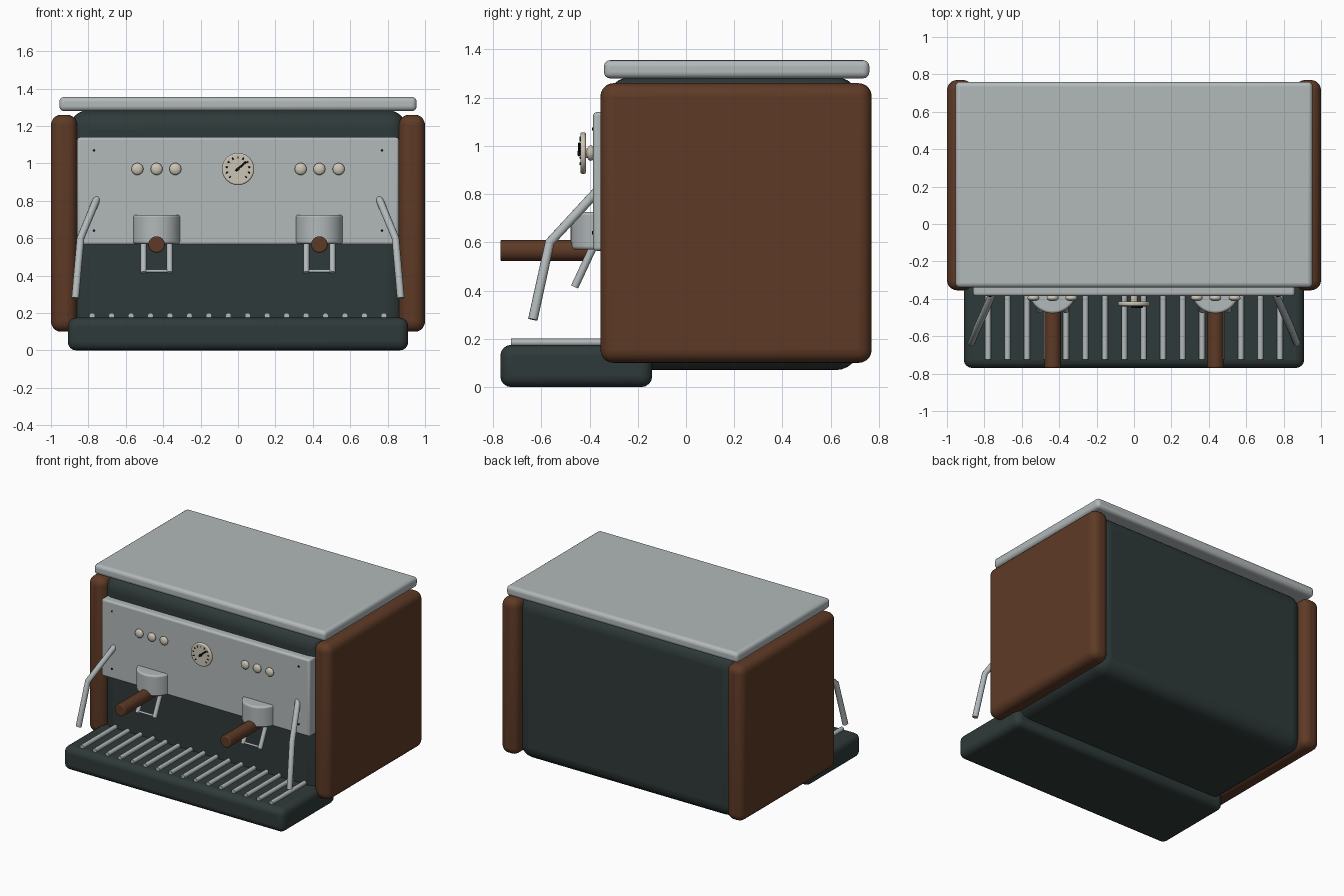
import bpy, math
from mathutils import Vector

if "Cube" in bpy.data.objects:
    bpy.data.objects.remove(bpy.data.objects["Cube"])


def material(name, rgb):
    m = bpy.data.materials.new(name)
    m.diffuse_color = (*rgb, 1)
    m.use_nodes = True
    m.node_tree.nodes["Principled BSDF"].inputs["Base Color"].default_value = m.diffuse_color
    return m


STEEL = material("steel grey", (0.445, 0.48, 0.49))
WOOD = material("walnut brown", (0.112, 0.042, 0.019))
DARK = material("dark slate", (0.028, 0.042, 0.041))
CREAM = material("cream", (0.60, 0.56, 0.46))
BLACK = material("black", (0.006, 0.006, 0.006))


def finish(name, mat, bevel=0, segments=4):
    o = bpy.context.object
    o.name = name
    o.data.materials.append(mat)
    if bevel:
        b = o.modifiers.new("bevel", 'BEVEL')
        b.width, b.segments, b.limit_method = bevel, segments, 'ANGLE'
    bpy.ops.object.shade_smooth_by_angle(angle=math.radians(35))
    return o


def box(name, mat, lo, hi, bevel=0, segments=4):
    lo, hi = Vector(lo), Vector(hi)
    bpy.ops.mesh.primitive_cube_add(size=1, location=(lo + hi) / 2)
    o = bpy.context.object
    o.scale = hi - lo
    bpy.ops.object.transform_apply(location=False, rotation=False, scale=True)
    return finish(name, mat, bevel, segments)


def rod(name, mat, a, b, r, bevel=0, verts=24):
    a, b = Vector(a), Vector(b)
    bpy.ops.mesh.primitive_cylinder_add(vertices=verts, radius=r, depth=(b - a).length,
                                        location=(a + b) / 2)
    bpy.context.object.rotation_euler = (b - a).to_track_quat('Z', 'Y').to_euler()
    return finish(name, mat, bevel, 3)


def pipe(name, mat, points, r):
    c = bpy.data.curves.new(name, 'CURVE')
    c.dimensions, c.bevel_depth, c.bevel_resolution, c.use_fill_caps = '3D', r, 4, True
    s = c.splines.new('POLY')
    s.points.add(len(points) - 1)
    for p, co in zip(s.points, points):
        p.co = (*co, 1)
    o = bpy.data.objects.new(name, c)
    bpy.context.collection.objects.link(o)
    bpy.ops.object.select_all(action='DESELECT')
    bpy.context.view_layer.objects.active = o
    o.select_set(True)
    bpy.ops.object.convert(target='MESH')
    return finish(name, mat)


# Housing, top tray, drip tray and front panel
box("body", DARK, (-0.9, -0.33, 0.07), (0.9, 0.72, 1.285), 0.1, 6)
box("top_tray", STEEL, (-0.955, -0.34, 1.28), (0.955, 0.76, 1.355), 0.025)
box("drip_tray", DARK, (-0.91, -0.77, 0), (0.91, -0.14, 0.175), 0.045)
box("front_panel", STEEL, (-0.86, -0.385, 0.565), (0.86, -0.3, 1.14), 0.015)

# Drip grille
for i in range(16):
    x = -0.78 + i * 0.104
    rod("grille_bar", STEEL, (x, -0.725, 0.185), (x, -0.3, 0.185), 0.016, verts=12)

# Pressure gauge with ticks and needle
rod("gauge_stem", CREAM, (0, -0.42, 0.97), (0, -0.38, 0.97), 0.02)
rod("gauge_dial", CREAM, (0, -0.438, 0.97), (0, -0.415, 0.97), 0.086, 0.008, 40)
for i in range(11):
    a = math.radians(-45 + i * 27)
    d = Vector((math.cos(a), 0, math.sin(a)))
    c = Vector((0, -0.438, 0.97))
    rod("gauge_tick", BLACK, c + d * 0.056, c + d * 0.068, 0.0035, verts=6)
rod("gauge_needle", BLACK, (-0.012, -0.443, 0.96), (0.045, -0.443, 1.01), 0.005, verts=8)
rod("needle_hub", BLACK, (0, -0.45, 0.97), (0, -0.435, 0.97), 0.009, verts=12)

for s in (-1, 1):
    # Wooden side panels
    x0, x1 = sorted((s * 0.86, s * 1.0))
    box("side_panel", WOOD, (x0, -0.355, 0.10), (x1, 0.77, 1.26), 0.055, 5)

    # Panel screws
    for z in (0.64, 1.07):
        rod("panel_screw", BLACK, (s * 0.77, -0.389, z), (s * 0.77, -0.38, z), 0.007, verts=8)

    # Push buttons
    for x in (0.335, 0.435, 0.538):
        bpy.ops.mesh.primitive_uv_sphere_add(segments=20, ring_count=12, radius=1,
                                             location=(s * x, -0.395, 0.97))
        bpy.context.object.scale = (0.032, 0.018, 0.032)
        finish("push_button", CREAM)

    # Brewing group: rounded head, wooden handle and twin spout
    gx = s * 0.435
    rod("group_head", STEEL, (gx, -0.348, 0.57), (gx, -0.348, 0.725), 0.13, 0.012, 40)
    rod("group_handle", WOOD, (gx, -0.77, 0.566), (gx, -0.40, 0.566), 0.044, 0.008)
    for k in (-1, 1):
        sx = gx + k * 0.07
        pipe("spout_leg", STEEL, [(sx, -0.385, 0.58), (sx, -0.462, 0.415)], 0.016)
    pipe("spout_bridge", STEEL, [(gx - 0.07, -0.458, 0.425), (gx + 0.07, -0.458, 0.425)], 0.008)

    # Steam wand
    pipe("steam_wand", STEEL, [(s * 0.755, -0.37, 0.81), (s * 0.842, -0.565, 0.60),
                               (s * 0.87, -0.635, 0.28)], 0.02)
